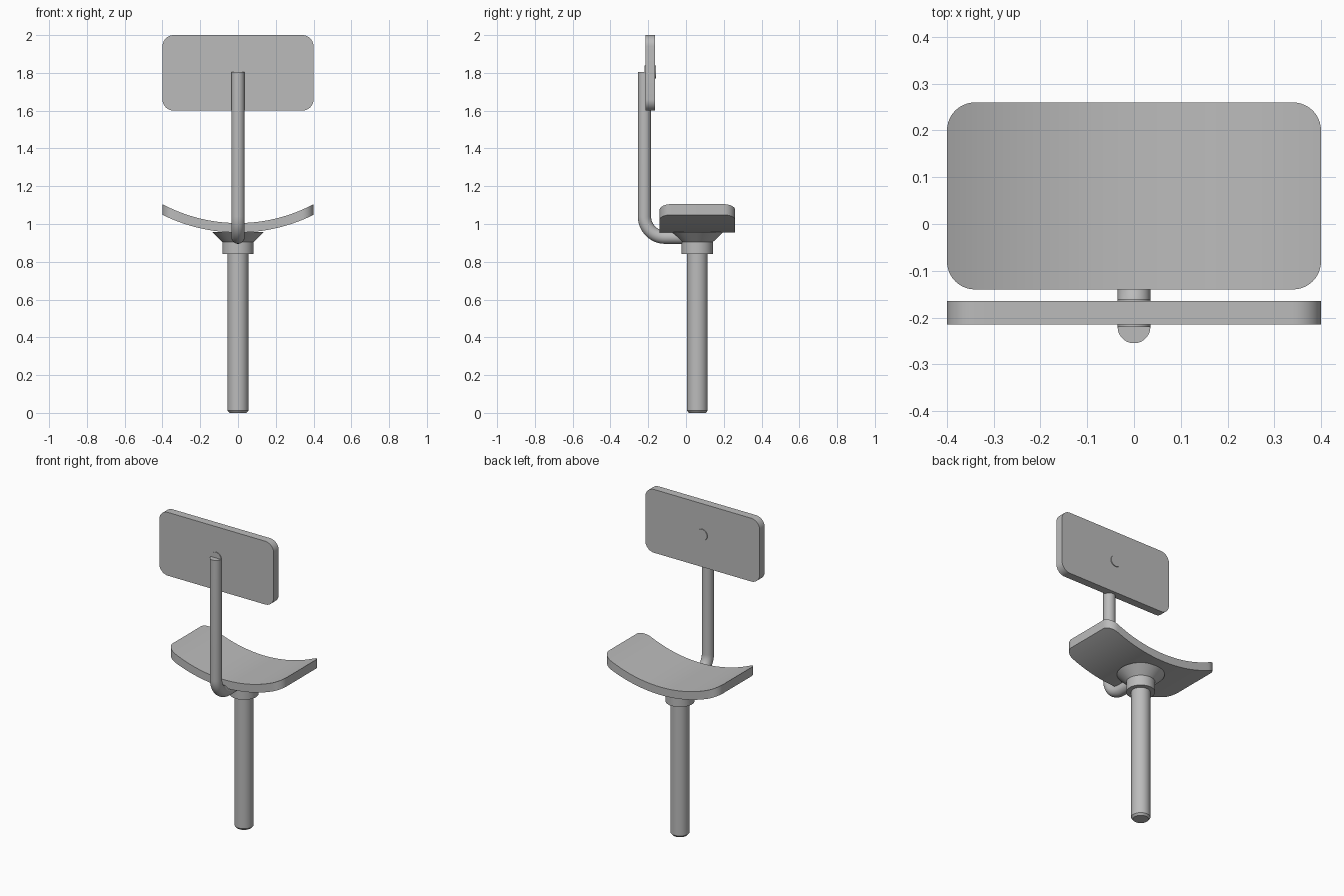
import bpy, bmesh, math
from mathutils import Vector

if "Cube" in bpy.data.objects:
    bpy.data.objects.remove(bpy.data.objects["Cube"])

metal = bpy.data.materials.new("mid grey")
metal.diffuse_color = (0.5, 0.5, 0.5, 1)
metal.use_nodes = True
metal.node_tree.nodes["Principled BSDF"].inputs["Base Color"].default_value = metal.diffuse_color
POST_Y = 0.06


def finish(name, bm):
    bmesh.ops.recalc_face_normals(bm, faces=bm.faces[:])
    me = bpy.data.meshes.new(name)
    bm.to_mesh(me)
    bm.free()
    ob = bpy.data.objects.new(name, me)
    bpy.context.collection.objects.link(ob)
    me.materials.append(metal)
    bpy.ops.object.select_all(action='DESELECT')
    ob.select_set(True)
    bpy.context.view_layer.objects.active = ob
    bpy.ops.object.shade_smooth_by_angle(angle=math.radians(30))
    return ob


def sweep(name, rings):
    """Skin a list of equal rings and cap both ends."""
    bm = bmesh.new()
    loops = [[bm.verts.new(p) for p in ring] for ring in rings]
    n = len(loops[0])
    for a, b in zip(loops, loops[1:]):
        for i in range(n):
            j = (i + 1) % n
            bm.faces.new((a[i], a[j], b[j], b[i]))
    bm.faces.new(loops[0])
    bm.faces.new(loops[-1])
    return finish(name, bm)


def circle(c, u, v, r, n=48):
    return [Vector(c) + r * (math.cos(t) * Vector(u) + math.sin(t) * Vector(v))
            for t in (2 * math.pi * i / n for i in range(n))]


def turned(name, profile):
    """Round part about the post axis from (radius, z) pairs."""
    return sweep(name, [circle((0, POST_Y, z), (1, 0, 0), (0, 1, 0), r)
                        for r, z in profile])


def panel(name, place, half_w=0.4, half_d=0.2, corner=0.06):
    """Rounded rectangle slab; place(u, v, side) maps plan to space."""
    arc = [(corner * (1 - math.cos(a)), corner * (1 - math.sin(a)))
           for a in (math.pi / 2 * i / 10 for i in range(11))]
    left = [(-half_w + dx, half_d - dv) for dx, dv in arc]
    inner = half_w - corner
    mid = [(-inner + 2 * inner * i / 32, half_d) for i in range(1, 32)]
    right = [(-u, h) for u, h in reversed(left)]
    return sweep(name, [[place(u, -h, 0), place(u, h, 0), place(u, h, 1), place(u, -h, 1)]
                        for u, h in left + mid + right])


# Pedestal: post with chamfered foot, collar and flared seat mount
turned("post", [(0.045, 0), (0.055, 0.012), (0.055, 0.90)])
turned("collar", [(0.083, 0.84), (0.083, 0.905)])
turned("seat_mount", [(0.083, 0.905), (0.137, 0.957)])


# Seat: slab curved on concentric arcs
def seat_place(u, v, side):
    r = 0.85 if side else 0.90
    return (u, POST_Y + v, 1.855 - math.sqrt(r * r - u * u))


panel("seat", seat_place)

# Backrest: flat upright slab
panel("backrest", lambda u, v, side: (u, -0.165 if side else -0.215, 1.8 + v))

# Support rod: horizontal from the post, bent upward behind the backrest
R, r, rod_y, rod_z = 0.11, 0.035, -0.22, 0.93
rings = [circle((0, POST_Y, rod_z), (1, 0, 0), (0, 0, 1), r)]
for i in range(17):
    a = math.pi / 2 * i / 16
    c = (0, rod_y + R - R * math.sin(a), rod_z + R - R * math.cos(a))
    rings.append(circle(c, (1, 0, 0), (0, math.sin(a), math.cos(a)), r))
rings.append(circle((0, rod_y, 1.805), (1, 0, 0), (0, 1, 0), r))
sweep("support_rod", rings)

# Pin joining the rod to the backrest
sweep("backrest_pin", [circle((0, y, 1.805), (1, 0, 0), (0, 0, 1), 0.035)
                       for y in (-0.22, -0.16)])
